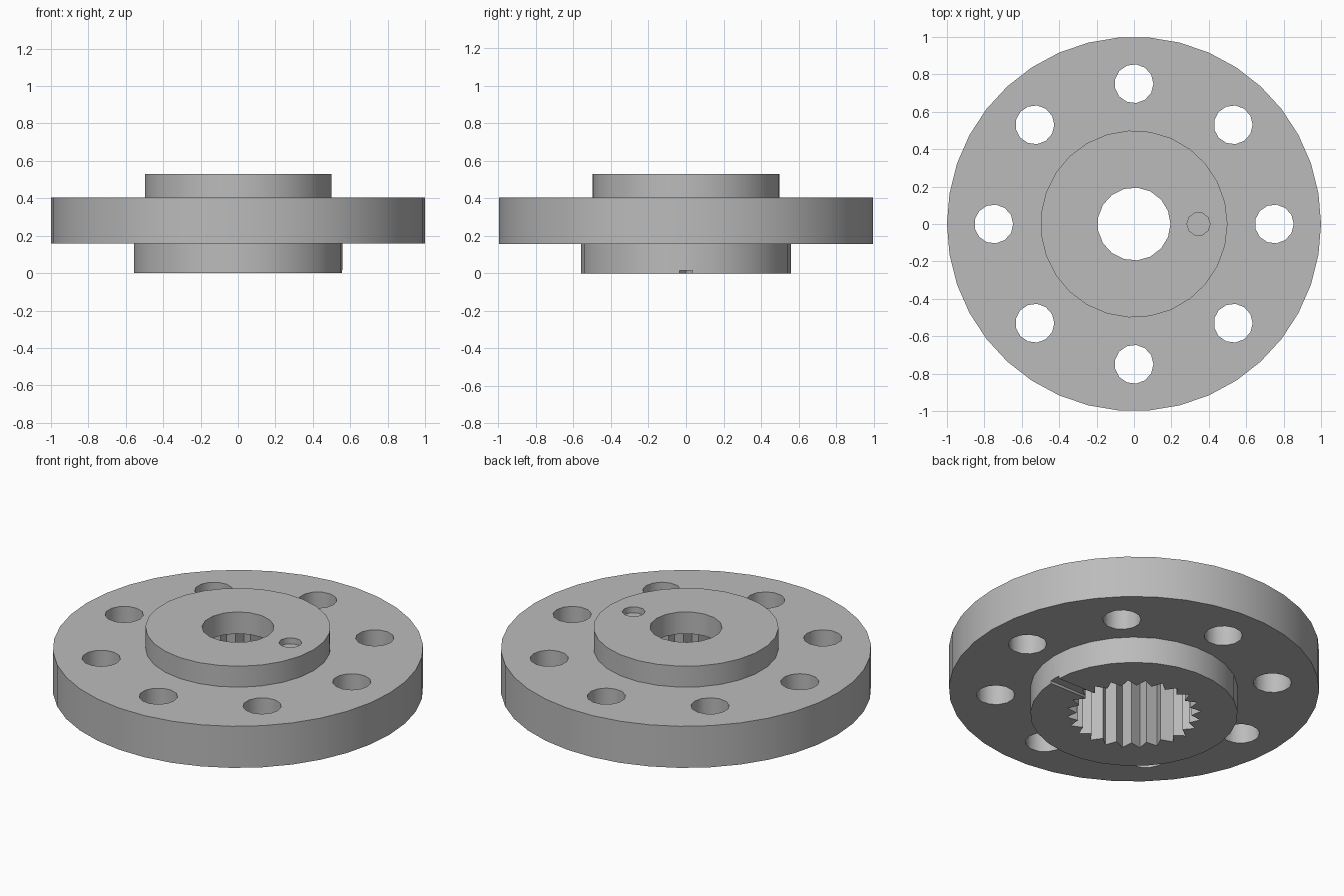
import bpy
import bmesh
from math import cos, sin, pi, radians

cube = bpy.data.objects.get("Cube")
if cube:
    bpy.data.objects.remove(cube, do_unlink=True)

steel = bpy.data.materials.new("steel_grey")
steel.use_nodes = True
GREY = (0.5, 0.5, 0.5, 1)
steel.diffuse_color = GREY
steel.node_tree.nodes["Principled BSDF"].inputs["Base Color"].default_value = GREY


def prism(name, outline, z0, z1):
    """Extrude a flat outline from z0 up to z1."""
    bm = bmesh.new()
    base = bm.faces.new([bm.verts.new((x, y, z0)) for x, y in outline])
    top = bmesh.ops.extrude_face_region(bm, geom=[base])["geom"]
    bmesh.ops.translate(bm, vec=(0, 0, z1 - z0),
                        verts=[v for v in top if isinstance(v, bmesh.types.BMVert)])
    bmesh.ops.recalc_face_normals(bm, faces=bm.faces)
    mesh = bpy.data.meshes.new(name)
    bm.to_mesh(mesh)
    bm.free()
    mesh.materials.append(steel)
    obj = bpy.data.objects.new(name, mesh)
    bpy.context.collection.objects.link(obj)
    return obj


def circle(radius, sides, x=0, y=0):
    return [(x + radius * cos(2 * pi * i / sides), y + radius * sin(2 * pi * i / sides))
            for i in range(sides)]


def combine(body, tool, operation):
    """Apply a boolean to the body and discard the tool."""
    mod = body.modifiers.new("boolean", 'BOOLEAN')
    mod.operation, mod.solver, mod.object = operation, 'EXACT', tool
    bpy.context.view_layer.objects.active = body
    bpy.ops.object.modifier_apply(modifier=mod.name)
    bpy.data.objects.remove(tool, do_unlink=True)


# Flange disc with a boss on either side
flange = prism("hub_flange", circle(1, 38), 0.157, 0.405)
combine(flange, prism("lower_boss", circle(0.56, 29), 0, 0.3), 'UNION')
combine(flange, prism("upper_boss", circle(0.5, 27), 0.25, 0.53), 'UNION')

# Centre bore, with the wider toothed socket below it
combine(flange, prism("bore", circle(0.195, 17), 0.3, 0.7), 'DIFFERENCE')
TEETH = 24
socket = [((0.31 if i % 2 else 0.365) * cos(pi * i / TEETH),
           (0.31 if i % 2 else 0.365) * sin(pi * i / TEETH)) for i in range(2 * TEETH)]
combine(flange, prism("socket", socket, -0.1, 0.4), 'DIFFERENCE')

# Ring of bolt holes
for i in range(8):
    a = i * pi / 4
    hole = prism("bolt_hole", circle(0.104, 13, 0.75 * cos(a), 0.75 * sin(a)), 0, 0.6)
    combine(flange, hole, 'DIFFERENCE')

# Shallow pin recess on top and index groove underneath
combine(flange, prism("pin_recess", circle(0.062, 10, 0.345), 0.495, 0.7), 'DIFFERENCE')
groove = [(0.3, -0.034), (0.7, -0.034), (0.7, 0.034), (0.3, 0.034)]
combine(flange, prism("index_groove", groove, -0.1, 0.016), 'DIFFERENCE')

# Smooth round walls, crisp rims
bpy.ops.object.select_all(action='DESELECT')
flange.select_set(True)
bpy.context.view_layer.objects.active = flange
bpy.ops.object.shade_smooth_by_angle(angle=radians(40))
